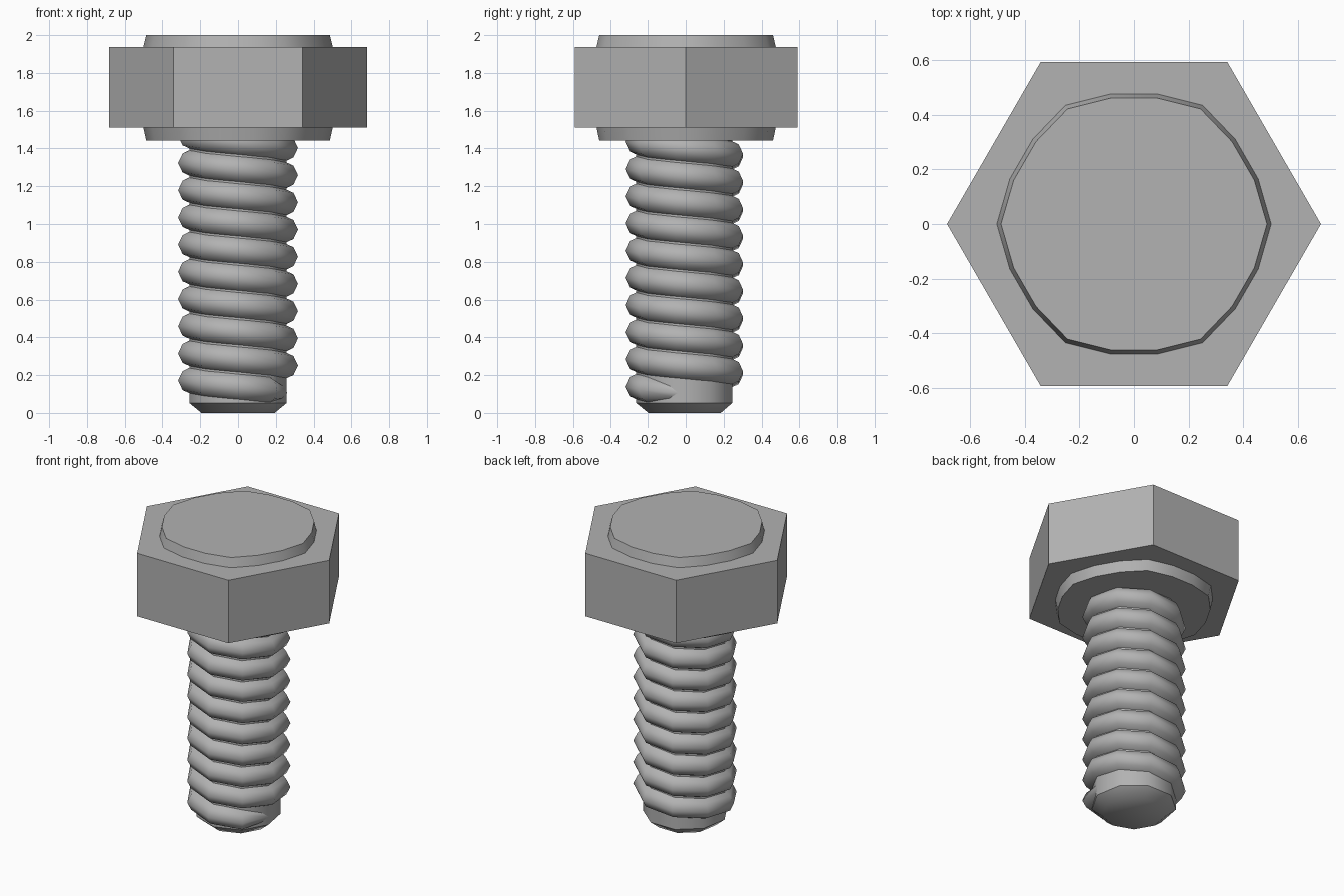
import bpy, bmesh
from math import cos, sin, pi, radians

if "Cube" in bpy.data.objects:
    bpy.data.objects.remove(bpy.data.objects["Cube"])

# Dark grey metal
metal = bpy.data.materials.new("dark_metal")
metal.diffuse_color = (0.446, 0.446, 0.446, 1.0)
metal.use_nodes = True
metal.node_tree.nodes["Principled BSDF"].inputs["Base Color"].default_value = metal.diffuse_color


def make_object(name, rings, sharp_angle=42):
    """Skin equal-length closed rings into a capped solid, smooth below sharp_angle."""
    bm = bmesh.new()
    rows = [[bm.verts.new(p) for p in ring] for ring in rings]
    n = len(rows[0])
    for a, b in zip(rows, rows[1:]):
        for i in range(n):
            j = (i + 1) % n
            bm.faces.new((a[i], a[j], b[j], b[i]))
    bm.faces.new(rows[0])
    bm.faces.new(rows[-1])
    bmesh.ops.recalc_face_normals(bm, faces=bm.faces)
    for f in bm.faces:
        f.smooth = True
    for e in bm.edges:
        e.smooth = e.calc_face_angle(0.0) < radians(sharp_angle)
    mesh = bpy.data.meshes.new(name)
    bm.to_mesh(mesh)
    bm.free()
    mesh.materials.append(metal)
    obj = bpy.data.objects.new(name, mesh)
    bpy.context.collection.objects.link(obj)
    return obj


def ring(r, z, n, start=0.0):
    return [(r * cos(start + 2 * pi * i / n), r * sin(start + 2 * pi * i / n), z)
            for i in range(n)]


def collar(r, z):
    """18-sided collar outline, slightly fuller towards the hexagon corners."""
    return [(x * k, y * k, z) for i, (x, y, z) in enumerate(ring(r, z, 18))
            for k in [1.0 if i % 3 == 0 else 0.963]]


# Hexagonal head with a bevelled collar above and below
make_object("hex_head", [ring(0.683, z, 6) for z in (1.512, 1.938)])
make_object("head_top_collar", [collar(0.502, 1.935), collar(0.486, 2.0)])
make_object("head_bottom_collar", [collar(0.486, 1.442), collar(0.502, 1.515)])

# Nine-sided shaft with a chamfered tip
SIDES = 9
make_object("shaft", [ring(r, z, SIDES, -pi / 2)
                      for r, z in ((0.197, 0), (0.262, 0.053), (0.262, 1.5))])

# Helical thread swept around the shaft, fading into it at the lower end
PITCH = 0.144
section = [(0.245, -0.074), (0.298, -0.05), (0.322, 0.0),
           (0.298, 0.05), (0.245, 0.074)]
thread = []
for k in range(-2, 84):
    a = -pi / 2 - 2 * pi * k / SIDES
    zc = 0.139 + PITCH * k / SIDES
    row = []
    for r, dz in section:
        if k == -2:
            r, dz = 0.225 + (r - 0.245) * 0.5, dz * 0.55
        row.append((r * cos(a), r * sin(a), zc + dz))
    thread.append(row)
make_object("thread", thread, sharp_angle=75)
